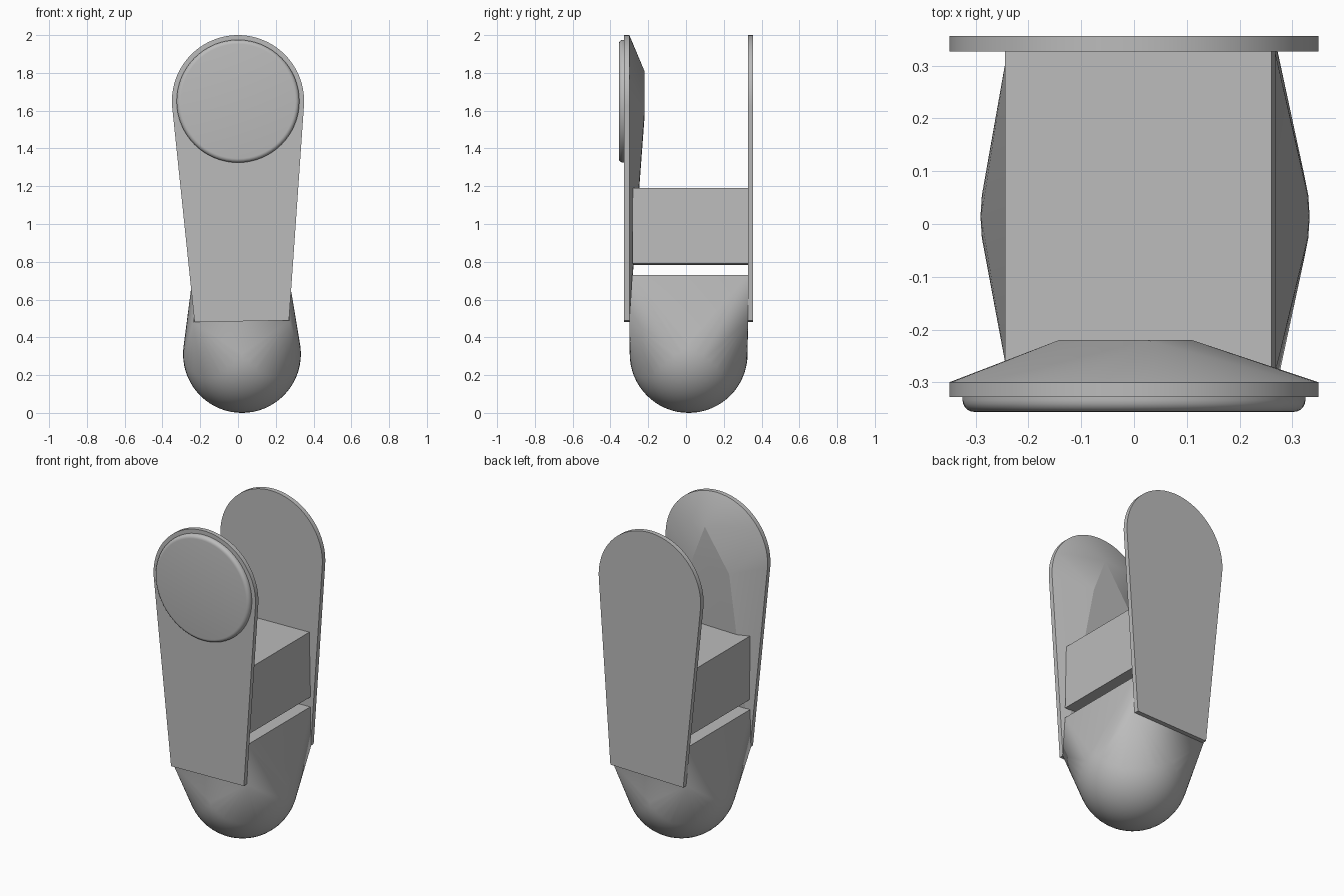
import bpy, bmesh, math
from mathutils import Vector, Matrix

cube = bpy.data.objects.get("Cube")
if cube:
    bpy.data.objects.remove(cube, do_unlink=True)

# Single plain grey
grey = bpy.data.materials.new("plain grey")
grey.use_nodes = True
color = (0.5, 0.5, 0.5, 1)
grey.diffuse_color = color
grey.node_tree.nodes["Principled BSDF"].inputs["Base Color"].default_value = color


def finish(name, bm, angle=30):
    bmesh.ops.recalc_face_normals(bm, faces=bm.faces)
    mesh = bpy.data.meshes.new(name)
    bm.to_mesh(mesh)
    bm.free()
    mesh.materials.append(grey)
    obj = bpy.data.objects.new(name, mesh)
    bpy.context.collection.objects.link(obj)
    bpy.ops.object.select_all(action='DESELECT')
    obj.select_set(True)
    bpy.context.view_layer.objects.active = obj
    bpy.ops.object.shade_smooth_by_angle(angle=math.radians(angle))
    return obj


def hull(bm):
    result = bmesh.ops.convex_hull(bm, input=bm.verts)
    junk = {g for g in result["geom_interior"] + result["geom_unused"]
            if isinstance(g, bmesh.types.BMVert)}
    bmesh.ops.delete(bm, geom=list(junk), context='VERTS')
    bmesh.ops.dissolve_limit(bm, angle_limit=0.002, verts=bm.verts, edges=bm.edges)


# Plate outline: round head tapering to a slightly tilted foot
HEAD_Z, HEAD_R, SEGS = 1.65, 0.35, 48
outline = [(HEAD_R * math.cos(a), HEAD_Z + HEAD_R * math.sin(a))
           for a in (math.radians(-4) + math.radians(188) * i / SEGS for i in range(SEGS + 1))]
outline += [(-0.23, 0.48), (0.27, 0.49)]


def plate(name, y0, y1):
    bm = bmesh.new()
    face = bm.faces.new([bm.verts.new((x, y0, z)) for x, z in outline])
    grown = bmesh.ops.extrude_face_region(bm, geom=[face])
    moved = [g for g in grown["geom"] if isinstance(g, bmesh.types.BMVert)]
    bmesh.ops.translate(bm, verts=moved, vec=(0, y1 - y0, 0))
    return finish(name, bm)


plate("front_plate", -0.328, -0.30)
plate("back_plate", 0.327, 0.356)

# Faceted bulge on the inner side of the front plate
bm = bmesh.new()
for x, z in outline:
    bm.verts.new((x, -0.30, z))
for x, z in ((0.025, 1.81), (-0.142, 1.56), (0.11, 1.59)):
    bm.verts.new((x, -0.22, z))
hull(bm)
finish("inner_bulge", bm, 12)

# Round cap with a softened rim
bm = bmesh.new()
bmesh.ops.create_cone(bm, cap_ends=True, segments=64, radius1=0.325, radius2=0.325, depth=0.03,
                      matrix=Matrix.Translation((0, -0.341, HEAD_Z)) @ Matrix.Rotation(math.pi / 2, 4, 'X'))
rim = [e for e in bm.edges if all(v.co.y < -0.34 for v in e.verts)]
bmesh.ops.bevel(bm, geom=rim, offset=0.022, segments=5, profile=0.5, affect='EDGES')
finish("round_cap", bm, 35)

# Cross block, tilted a little like the plate feet
bm = bmesh.new()
bmesh.ops.create_cube(bm, size=1, matrix=Matrix.Translation((0.012, 0.023, 0.987))
                      @ Matrix.Rotation(math.radians(-1.1), 4, 'Y')
                      @ Matrix.Diagonal((0.505, 0.61, 0.40, 1)))
finish("cross_block", bm)

# Base: ball blended into a square-topped block
bm = bmesh.new()
bmesh.ops.create_uvsphere(bm, u_segments=48, v_segments=32, radius=0.312,
                          matrix=Matrix.Translation((0.021, 0.014, 0.312)))
for x, tilt in ((-0.235, 0), (0.272, 0.008)):
    for y_low, y_top in ((-0.30, -0.285), (0.328, 0.328)):
        bm.verts.new((x, y_low, 0.48 + tilt))
        bm.verts.new((x - 0.005, y_top, 0.722 + tilt))
hull(bm)
finish("rounded_base", bm, 20)
